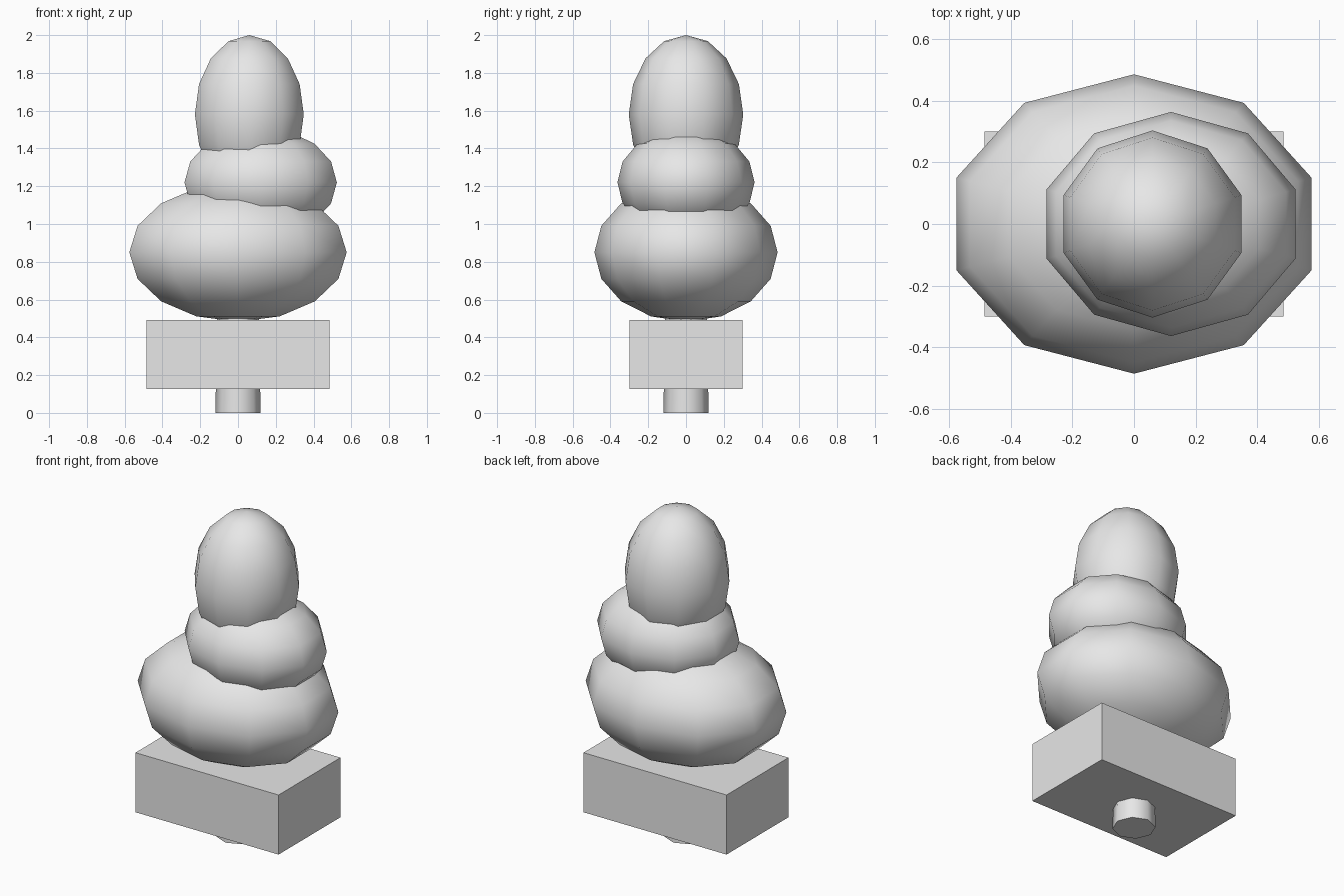
import bpy
import math

old = bpy.data.objects.get("Cube")
if old:
    bpy.data.objects.remove(old, do_unlink=True)

# One plain grey for every part
grey = bpy.data.materials.new("light_grey")
grey.use_nodes = True
grey.diffuse_color = (0.8, 0.8, 0.8, 1)
grey.node_tree.nodes["Principled BSDF"].inputs["Base Color"].default_value = (0.8, 0.8, 0.8, 1)


def finish(name, scale=(1, 1, 1)):
    """Name the active object, apply its scale and colour it."""
    obj = bpy.context.object
    obj.name = name
    obj.scale = scale
    bpy.ops.object.transform_apply(location=False, rotation=False, scale=True)
    obj.data.materials.append(grey)
    return obj


def foliage(name, x, z, radii):
    """Low-poly ellipsoid clump with smooth shading."""
    bpy.ops.mesh.primitive_uv_sphere_add(segments=10, ring_count=8, radius=1, location=(x, 0, z))
    finish(name, radii)
    bpy.ops.object.shade_smooth()


# Stacked foliage clumps
foliage("lower_foliage", 0, 0.85, (0.605, 0.485, 0.367))
foliage("middle_foliage", 0.12, 1.22, (0.424, 0.363, 0.29))
foliage("top_foliage", 0.06, 1.58, (0.303, 0.303, 0.42))

# Planter box
bpy.ops.mesh.primitive_cube_add(size=1, location=(0, 0, 0.308))
finish("planter_box", (0.97, 0.6, 0.365))

# Tapered trunk running through the box into the foliage
bpy.ops.mesh.primitive_cone_add(vertices=8, radius1=0.12, radius2=0.108, depth=0.6,
                                location=(0, 0, 0.3), rotation=(0, 0, 0))
trunk = finish("trunk")
# Put a corner on each axis
trunk.rotation_euler.z = math.radians(0)
bpy.ops.object.shade_smooth_by_angle(angle=math.radians(50))
